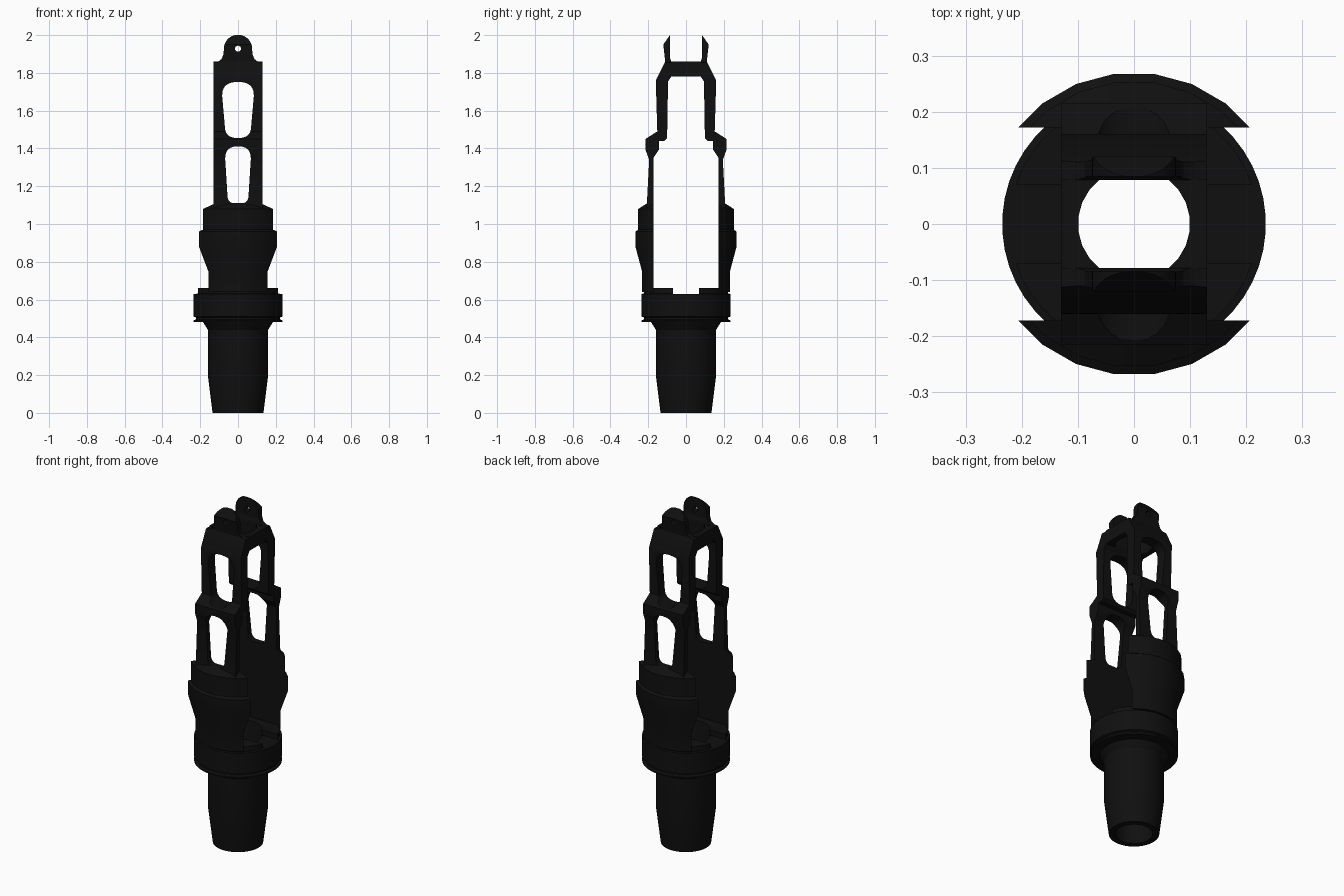
import bpy, bmesh, math
from mathutils import Vector

cube = bpy.data.objects.get("Cube")
if cube:
    bpy.data.objects.remove(cube, do_unlink=True)

black = bpy.data.materials.new("black steel")
black.use_nodes = True
colour = (0.005, 0.005, 0.005, 1)
black.diffuse_color = colour
black.node_tree.nodes["Principled BSDF"].inputs["Base Color"].default_value = colour


def finish(name, bm):
    bmesh.ops.remove_doubles(bm, verts=bm.verts[:], dist=1e-5)
    bmesh.ops.recalc_face_normals(bm, faces=bm.faces[:])
    me = bpy.data.meshes.new(name)
    bm.to_mesh(me)
    bm.free()
    me.materials.append(black)
    ob = bpy.data.objects.new(name, me)
    bpy.context.collection.objects.link(ob)
    return ob


def prism(name, pts, axis, lo, hi):
    """Extrude a (y, z) outline along x, or an (x, z) outline along y."""
    bm = bmesh.new()
    place = (lambda a, b: (lo, a, b)) if axis == "x" else (lambda a, b: (a, lo, b))
    face = bm.faces.new([bm.verts.new(place(*p)) for p in pts])
    out = bmesh.ops.extrude_face_region(bm, geom=[face])
    move = Vector((hi - lo, 0, 0)) if axis == "x" else Vector((0, hi - lo, 0))
    bmesh.ops.translate(bm, vec=move, verts=[g for g in out["geom"] if isinstance(g, bmesh.types.BMVert)])
    return finish(name, bm)


def box(name, x, y, z):
    return prism(name, [(y[0], z[0]), (y[1], z[0]), (y[1], z[1]), (y[0], z[1])], "x", *x)


def lathe(name, profile, steps):
    """Spin a closed (radius, z) outline about z."""
    bm = bmesh.new()
    a = math.pi / steps
    vs = [bm.verts.new((r * math.cos(a), r * math.sin(a), z)) for r, z in profile]
    es = [bm.edges.new((vs[i], vs[(i + 1) % len(vs)])) for i in range(len(vs))
          if profile[i][0] + profile[(i + 1) % len(vs)][0] > 0]
    bmesh.ops.spin(bm, geom=vs + es, cent=(0, 0, 0), axis=(0, 0, 1),
                   angle=math.tau, steps=steps, use_merge=False)
    return finish(name, bm)


def boolean(ob, tool, op):
    mod = ob.modifiers.new("cut", "BOOLEAN")
    mod.operation, mod.object, mod.solver = op, tool, "EXACT"
    bpy.context.view_layer.objects.active = ob
    bpy.ops.object.modifier_apply(modifier=mod.name)
    bpy.data.objects.remove(tool, do_unlink=True)


def smooth(ob):
    bpy.ops.object.select_all(action="DESELECT")
    ob.select_set(True)
    bpy.context.view_layer.objects.active = ob
    bpy.ops.object.shade_smooth_by_angle(angle=math.radians(30))


def mirror_y(ob):
    mod = ob.modifiers.new("other side", "MIRROR")
    mod.use_axis = (False, True, False)
    mod.use_mirror_merge = False


def slot(wt, zt, ht, wb, zb, hb, n=12):
    """Tapered slot: a rounded cap at the top and another at the bottom."""
    pts = []
    for w, z, h, start in ((wt, zt, ht, 0), (wb, zb, hb, math.pi)):
        for i in range(n + 1):
            c, s = math.cos(start + math.pi * i / n), math.sin(start + math.pi * i / n)
            pts.append((math.copysign(abs(c) ** 0.8, c) * w, z + math.copysign(abs(s) ** 0.8, s) * h))
    return pts


# Hollow lower socket with lip, groove and stepped rim
socket = lathe("socket_body", [
    (0.10, 0), (0.135, 0), (0.16, 0.2), (0.16, 0.44), (0.185, 0.48), (0.235, 0.482),
    (0.235, 0.49), (0.222, 0.495), (0.222, 0.505), (0.235, 0.51), (0.235, 0.63),
    (0.222, 0.632), (0.222, 0.66), (0.13, 0.66), (0.125, 0.6)], 48)
boolean(socket, box("notch_cutter", (-0.4, 0.4), (-0.07, 0.07), (0.63, 0.8)), "DIFFERENCE")
smooth(socket)

# Round collar halves with flat inner faces
collar = lathe("collar_cheeks", [
    (0, 0.64), (0.235, 0.64), (0.235, 0.75), (0.27, 0.88), (0.27, 0.96), (0.255, 0.97),
    (0.255, 1.08), (0.207, 1.11), (0, 1.11)], 24)
boolean(collar, box("cheek_cutter", (-0.4, 0.4), (0.172, 0.4), (0.5, 1.3)), "INTERSECT")
smooth(collar)
mirror_y(collar)

# Stepped arms ending in eye lugs: side profile trimmed by the front outline
arm = prism("window_arms", [
    (0.172, 1.07), (0.21, 1.07), (0.207, 1.11), (0.195, 1.34), (0.215, 1.395), (0.215, 1.45),
    (0.152, 1.49), (0.16, 1.76), (0.11, 1.86), (0.12, 1.95), (0.085, 2.0),
    (0.085, 1.88), (0.078, 1.86), (0.078, 1.78), (0.095, 1.755), (0.10, 1.455), (0.115, 1.44),
    (0.143, 1.44), (0.143, 1.395), (0.172, 1.35)], "x", -0.2, 0.2)
half = [(0.13, 1.0), (0.13, 1.855), (0.108, 1.858), (0.088, 1.872), (0.076, 1.9)]
arc = [(0.075 * math.cos(math.pi * i / 20), 1.927 + 0.075 * math.sin(math.pi * i / 20)) for i in range(21)]
outline = half + arc + [(-x, z) for x, z in reversed(half)]
boolean(arm, prism("outline_cutter", outline, "y", 0, 0.4), "INTERSECT")
eye = [(0.016 * math.cos(math.tau * i / 16), 1.928 + 0.016 * math.sin(math.tau * i / 16)) for i in range(16)]
for shape in (slot(0.084, 1.68, 0.072, 0.07, 1.52, 0.065),
              slot(0.068, 1.345, 0.066, 0.056, 1.155, 0.05), eye):
    # Drop repeated end points, then cut the opening
    boolean(arm, prism("opening_cutter", shape, "y", 0, 0.4), "DIFFERENCE")
smooth(arm)
mirror_y(arm)

# Bridge between the arms with a round opening
bridge = box("top_bridge", (-0.13, 0.13), (-0.08, 0.08), (1.78, 1.86))
boolean(bridge, lathe("bore_cutter", [(0, 1.7), (0.1, 1.7), (0.1, 1.95), (0, 1.95)], 24), "DIFFERENCE")
smooth(bridge)
